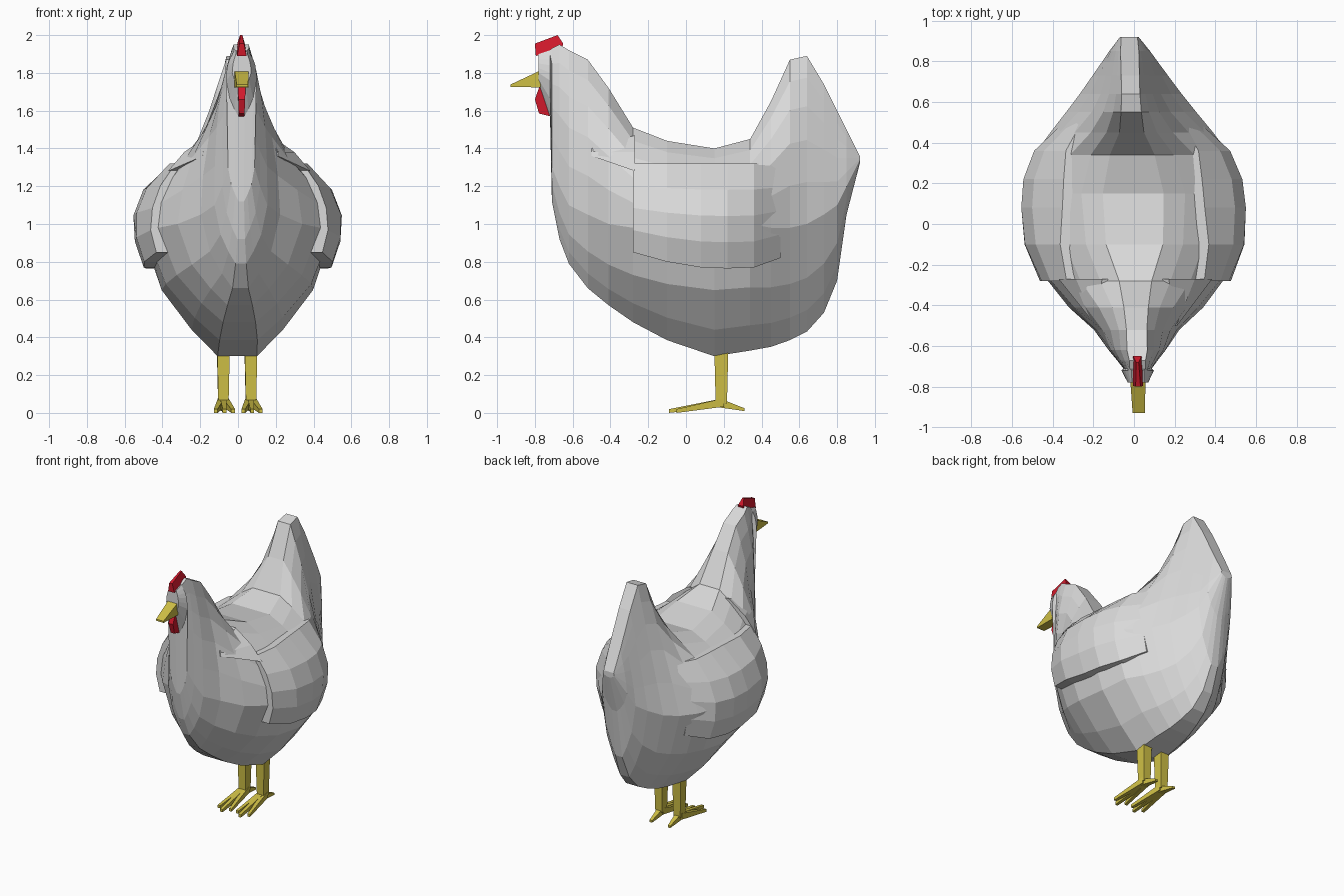
import bpy, bmesh
from mathutils import Vector

if "Cube" in bpy.data.objects:
    bpy.data.objects.remove(bpy.data.objects["Cube"])


def material(name, rgb):
    m = bpy.data.materials.new(name)
    m.diffuse_color = (*rgb, 1)
    m.use_nodes = True
    m.node_tree.nodes["Principled BSDF"].inputs["Base Color"].default_value = m.diffuse_color
    return m


WHITE = material("feather_white", (0.7, 0.7, 0.7))
YELLOW = material("beak_yellow", (0.62, 0.52, 0.06))
RED = material("comb_red", (0.65, 0.01, 0.025))


def loft(name, rings_list, mat):
    """Skin groups of equal closed rings, capped at both ends, flat shaded."""
    bm = bmesh.new()
    for rings in rings_list:
        # the whole bird turns very slightly: head to +x, tail to -x
        vr = [[bm.verts.new((x - 0.025 * y, y, z)) for x, y, z in r] for r in rings]
        n = len(vr[0])
        for a, b in zip(vr, vr[1:]):
            for i in range(n):
                j = (i + 1) % n
                bm.faces.new((a[i], a[j], b[j], b[i]))
        bm.faces.new(vr[0])
        bm.faces.new(vr[-1])
    bmesh.ops.recalc_face_normals(bm, faces=bm.faces)
    me = bpy.data.meshes.new(name)
    bm.to_mesh(me)
    bm.free()
    me.materials.append(mat)
    ob = bpy.data.objects.new(name, me)
    bpy.context.collection.objects.link(ob)
    return ob


# Body stations: y, bottom z, top z, widest z, half width, ridge half width, fullness
STATIONS = [
    (-0.78, 1.73, 1.90, 1.80, 0.05, 0.03, 2),
    (-0.72, 1.57, 1.92, 1.76, 0.08, 0.03, 3),
    (-0.71, 1.12, 1.93, 1.30, 0.07, 0.04, 3),
    (-0.67, 0.92, 1.95, 1.20, 0.10, 0.04, 3.5),
    (-0.62, 0.79, 1.92, 1.10, 0.14, 0.05, 3),
    (-0.52, 0.66, 1.87, 1.05, 0.21, 0.05, 1.9),
    (-0.41, 0.57, 1.72, 1.00, 0.33, 0.06, 1.7),
    (-0.28, 0.48, 1.51, 0.98, 0.43, 0.08, 2.2),
    (-0.10, 0.385, 1.44, 0.98, 0.50, 0.14, 2.3),
    (0.15, 0.30, 1.40, 1.00, 0.52, 0.15, 2.4),
    (0.34, 0.33, 1.45, 1.00, 0.48, 0.11, 2.1),
    (0.45, 0.35, 1.65, 0.98, 0.40, 0.06, 1.5),
    (0.55, 0.385, 1.87, 0.98, 0.32, 0.05, 1.1),
    (0.64, 0.43, 1.89, 1.00, 0.25, 0.045, 1),
    (0.73, 0.53, 1.74, 1.05, 0.185, 0.045, 1.1),
    (0.80, 0.70, 1.60, 1.10, 0.135, 0.045, 1.3),
    (0.85, 1.05, 1.50, 1.20, 0.10, 0.045, 1.5),
    (0.92, 1.32, 1.36, 1.34, 0.045, 0.04, 1),
]


def half_width(s, z):
    _, zb, zt, zw, w, wt, e = s
    if z >= zw:
        t = min(1, (z - zw) / (zt - zw))
        return wt + (w - wt) * (1 - t ** e)
    t = max(0, (z - zb) / (zw - zb))
    wb = 0.2 * w
    return wb + (w - wb) * (1 - (1 - t) ** 1.8)


def station_at(y):
    for a, b in zip(STATIONS, STATIONS[1:]):
        if a[0] <= y <= b[0]:
            f = (y - a[0]) / (b[0] - a[0])
            return tuple(p + (q - p) * f for p, q in zip(a, b))


def body_ring(s):
    y, zb, zt, zw = s[:4]
    zs = [zb + (zw - zb) * t for t in (0, 0.2, 0.5, 1)]
    zs += [zw + (zt - zw) * t for t in (0.25, 0.5, 0.7, 0.87, 1)]
    right = [(half_width(s, z), y, z) for z in zs]
    return right + [(-x, y, z) for x, y, z in reversed(right)]


# Body with neck, head and tail
loft("body", [[body_ring(s) for s in STATIONS]], WHITE)


# Folded wings: a shell standing just off the body, melting in toward the back
def wing_rings(side):
    rings = []
    for y, low, off in ((-0.28, 0.85, 0.04), (-0.1, 0.80, 0.045), (0.08, 0.77, 0.04),
                        (0.22, 0.765, 0.035), (0.36, 0.77, 0.02), (0.5, 0.82, -0.01)):
        s = station_at(y)
        zs = [low + (1.32 - low) * t for t in (0, 0.25, 0.5, 0.75, 1)]
        outer = [(side * (half_width(s, z) + off), y, z) for z in zs]
        inner = [(side * (half_width(s, z) - 0.05), y, z) for z in reversed(zs)]
        rings.append(outer + inner)
    return rings


# Shoulder wedge leading into each wing
def shoulder_rings(side):
    rings = []
    for y, pts in ((-0.5, ((1.36, 0), (1.38, 0.002), (1.40, 0))),
                   (-0.27, ((1.28, 0.045), (1.38, 0.05), (1.47, 0.03)))):
        s = station_at(y)
        outer = [(side * (half_width(s, z) + o), y, z) for z, o in pts]
        inner = [(side * (half_width(s, z) - 0.04), y, z) for z, o in reversed(pts)]
        rings.append(outer + inner)
    return rings


for label, side in (("left", -1), ("right", 1)):
    loft(label + "_wing", [wing_rings(side)], WHITE)
    loft(label + "_shoulder", [shoulder_rings(side)], WHITE)


# Comb and wattle: side outlines given as (y, z, half thickness)
def slab(name, outline, mat):
    loft(name, [[[(s * h, y, z) for y, z, h in outline] for s in (-1, 1)]], mat)


slab("comb", [(-0.80, 1.955, 0.012), (-0.68, 2.0, 0.006), (-0.65, 1.955, 0.02),
              (-0.66, 1.92, 0.025), (-0.795, 1.89, 0.025)], RED)
slab("wattle", [(-0.775, 1.73, 0.02), (-0.80, 1.66, 0.018), (-0.778, 1.585, 0.015),
                (-0.70, 1.565, 0.015), (-0.70, 1.73, 0.02)], RED)


# Tapered box between two points, used for beak, legs and toes
def bar(a, b, size_a, size_b, up=(0, 0, 1)):
    a, b, up = Vector(a), Vector(b), Vector(up)
    rings = []
    for p, (w, h) in ((a, size_a), (b, size_b)):
        rings.append([p + Vector((sx * w / 2, 0, 0)) + up * (sz * h / 2)
                      for sx, sz in ((-1, -1), (1, -1), (1, 1), (-1, 1))])
    return rings


loft("beak", [bar((0, -0.77, 1.768), (0, -0.93, 1.732), (0.075, 0.09), (0.06, 0.012))], YELLOW)

# Legs, each with three front toes and a back spur
for label, cx in (("left", -0.073), ("right", 0.073)):
    parts = [bar((cx, 0.187, 0.36), (cx, 0.187, 0.05), (0.068, 0.075), (0.054, 0.06), up=(0, 1, 0)),
             bar((cx, 0.17, 0.055), (cx, 0.31, 0.017), (0.045, 0.05), (0.02, 0.015))]
    for dx, tip in ((-0.046, -0.05), (0, -0.09), (0.046, -0.05)):
        parts.append(bar((cx + dx * 0.25, 0.2, 0.055), (cx + dx, tip, 0.01),
                         (0.034, 0.045), (0.02, 0.02)))
    loft(label + "_leg", parts, YELLOW)
